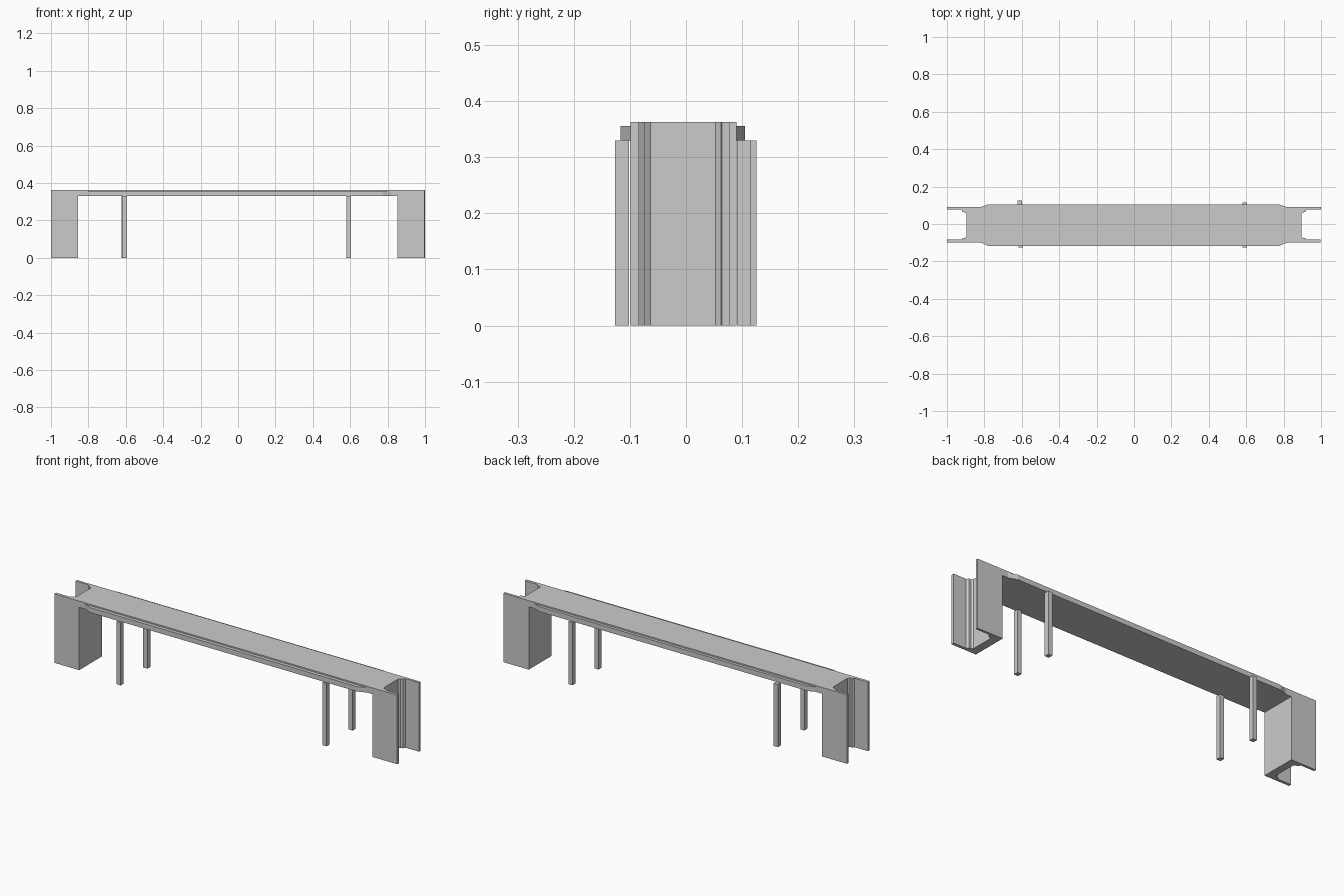
import bpy, bmesh

if "Cube" in bpy.data.objects:
    bpy.data.objects.remove(bpy.data.objects["Cube"])

DECK_BOTTOM, DECK_TOP, LEDGE_TOP = 0.33, 0.363, 0.356


def prism(name, outline, z0, z1):
    """Extrude a plan outline vertically."""
    bm = bmesh.new()
    face = bm.faces.new([bm.verts.new((x, y, z0)) for x, y in outline])
    out = bmesh.ops.extrude_face_region(bm, geom=[face])
    top = [v for v in out["geom"] if isinstance(v, bmesh.types.BMVert)]
    bmesh.ops.translate(bm, verts=top, vec=(0, 0, z1 - z0))
    bmesh.ops.recalc_face_normals(bm, faces=bm.faces)
    mesh = bpy.data.meshes.new(name)
    bm.to_mesh(mesh)
    bm.free()
    obj = bpy.data.objects.new(name, mesh)
    bpy.context.collection.objects.link(obj)
    return obj


def rect(x0, x1, y0, y1):
    return [(x0, y0), (x1, y0), (x1, y1), (x0, y1)]


# Main deck slab
prism("deck", rect(-0.855, 0.852, -0.099, 0.09), DECK_BOTTOM, DECK_TOP)

# Lower side ledges with tapered ends
for name, inner, outer in (("front_ledge", -0.099, -0.117), ("back_ledge", 0.09, 0.105)):
    prism(name, [(-0.82, inner), (0.82, inner), (0.775, outer), (-0.78, outer)],
          DECK_BOTTOM, LEDGE_TOP)

# End piers: U-shaped plan with stepped notch opening outward
for name, s, inner, front_end in (("left_pier", -1, 0.855, 1.0), ("right_pier", 1, 0.852, 0.996)):
    plan = [(inner, -0.099), (front_end, -0.099), (front_end, -0.084),
            (0.922, -0.084), (0.915, -0.074), (0.903, -0.074), (0.895, -0.063),
            (0.895, 0.053), (0.903, 0.062), (0.915, 0.064), (0.922, 0.077),
            (1.0, 0.077), (1.0, 0.09), (inner, 0.09)]
    prism(name, [(s * x, y) for x, y in plan], 0, DECK_TOP)

# Slim posts under the deck edges
for name, x, y in (("front_left_post", -0.606, -0.114), ("back_left_post", -0.61, 0.113),
                   ("front_right_post", 0.592, -0.114), ("back_right_post", 0.592, 0.103)):
    prism(name, rect(x - 0.012, x + 0.012, y - 0.0125, y + 0.0125), 0, DECK_BOTTOM)
